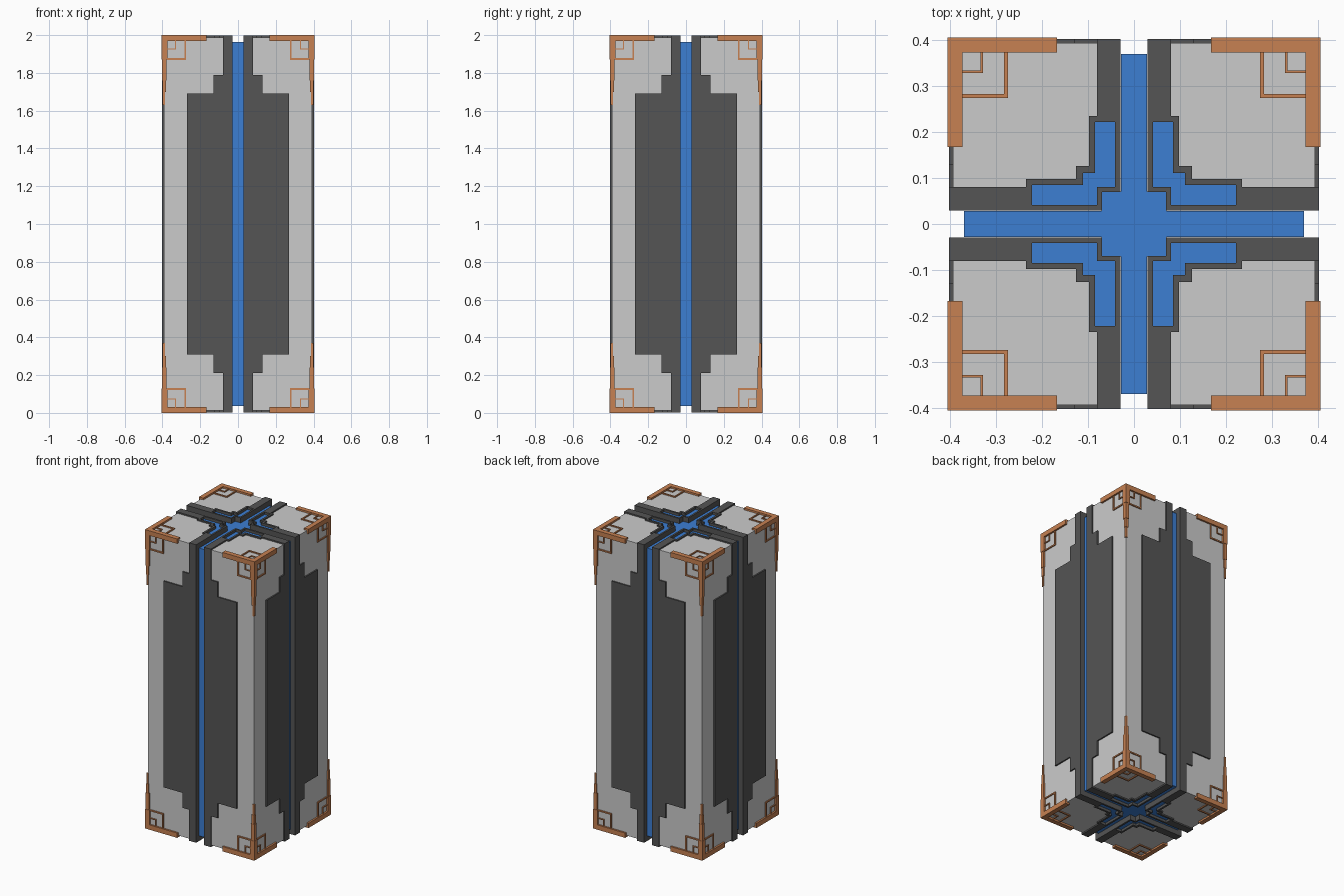
import bpy, bmesh
from itertools import product

if "Cube" in bpy.data.objects:
    bpy.data.objects.remove(bpy.data.objects["Cube"])


def material(name, col):
    m = bpy.data.materials.new(name)
    m.diffuse_color = (*col, 1)
    m.use_nodes = True
    m.node_tree.nodes["Principled BSDF"].inputs["Base Color"].default_value = m.diffuse_color
    return m


DARK = material("dark_stone", (0.09, 0.09, 0.09))
BLUE = material("blue_glow", (0.045, 0.21, 0.65))
COPPER = material("copper", (0.57, 0.22, 0.085))


def prism(pts, lo, hi, order=(0, 1, 2)):
    """Outline pts (u, v) extruded over w; order picks which of u, v, w is x, y, z."""
    return [[tuple((u, v, w)[i] for i in order) for u, v in pts] for w in (lo, hi)]


def rect(u0, v0, u1, v1):
    return [(u0, v0), (u1, v0), (u1, v1), (u0, v1)]


def diagonal(pts):
    """Completes half an outline by swapping u and v."""
    return pts + [(v, u) for u, v in reversed(pts) if u != v]


def build(name, solids, mat=None, swap=False, flip_z=False, flip_xy=True):
    """Makes one object from prisms repeated by symmetry about the centre."""
    bm = bmesh.new()
    sides = (1, -1) if flip_xy else (1,)
    for sx, sy, sz, sw in product(sides, sides, (1, -1) if flip_z else (1,),
                                  (0, 1) if swap else (0,)):
        for rings in solids:
            loops = []
            for ring in rings:
                if sw:
                    ring = [(y, x, z) for x, y, z in ring]
                loops.append([bm.verts.new((x * sx, y * sy, z * sz)) for x, y, z in ring])
            a, b = loops
            bm.faces.new(a)
            bm.faces.new(b)
            for i in range(len(a)):
                j = (i + 1) % len(a)
                bm.faces.new((a[i], a[j], b[j], b[i]))
    bmesh.ops.recalc_face_normals(bm, faces=bm.faces)
    me = bpy.data.meshes.new(name)
    bm.to_mesh(me)
    bm.free()
    ob = bpy.data.objects.new(name, me)
    ob.location.z = 1
    if mat:
        me.materials.append(mat)
    bpy.context.collection.objects.link(ob)
    return ob


# four grey stone pillars
half = [(.118, .118), (.118, .092), (.23, .092), (.23, .06), (.393, .06), (.393, .393)]
build("stone_pillars", [prism(diagonal(half), -.988, .988)])

# stepped dark panels on the upright faces
step = [(.029, .997), (.08, .997), (.08, .79), (.13, .79), (.13, .69), (.27, .69)]
step += [(u, -v) for u, v in reversed(step)]
build("side_panels", [prism(step, .36, .402, (0, 2, 1))], DARK, swap=True)

# stepped dark trim with slots, on top and bottom
trim = [(.07, .07), (.07, .029), (.36, .029), (.36, .08), (.235, .08), (.235, .098),
        (.126, .098), (.126, .126), (.111, .111), (.111, .085), (.222, .085),
        (.222, .041), (.08, .041), (.08, .08)]
build("end_trim", [prism(trim, .93, .997)], DARK, swap=True, flip_z=True)

# blue inlays in the slots
inlay = [(.078, .078), (.078, .039), (.224, .039), (.224, .087), (.113, .087), (.113, .113)]
build("slot_inlays", [prism(diagonal(inlay), .92, .98)], BLUE, flip_z=True)

# blue cross-shaped core
q = diagonal([(.37, 0), (.37, .0285), (.071, .0285), (.071, .071)])[1:-1]
cross = (q + [(-v, u) for u, v in q] + [(-u, -v) for u, v in q] + [(v, -u) for u, v in q])
build("core", [prism(cross, -.963, .963)], BLUE, flip_xy=False)

# copper corner guards: two end bars and a stepped upright spike
E = .405
guards = [prism(rect(.167, .373, E, E), .968, 1),
          prism(rect(.373, .167, E, .373), .968, 1)]
top = .968
for end, inset, inner in ((.87, 0, .373), (.76, .002, .383), (.70, .004, .387), (.63, .006, .391)):
    guards.append(prism(rect(inner - .005, inner - .005, E - inset, E - inset)
                        if inset else rect(inner, inner, E, E), end, top))
    top = end
build("corner_guards", guards, COPPER, flip_z=True)


# thin copper corner brackets on each of the three faces
def bracket(e, w):
    """L-shaped line at distance e from the corner, w wide, in corner distances."""
    s = .03
    return [(e, s), (e, e), (s, e), (s, e - w), (e - w, e - w), (e - w, s)]


side, ends = [], []
for e, w in ((.131, .009), (.077, .006)):
    pts = bracket(e, w)
    side.append(prism([(E - u, 1 - v) for u, v in pts], .38, .400, (0, 2, 1)))
    ends.append(prism([(E - u, E - v) for u, v in pts], .975, .995))
build("side_brackets", side, COPPER, swap=True, flip_z=True)
build("end_brackets", ends, COPPER, flip_z=True)
